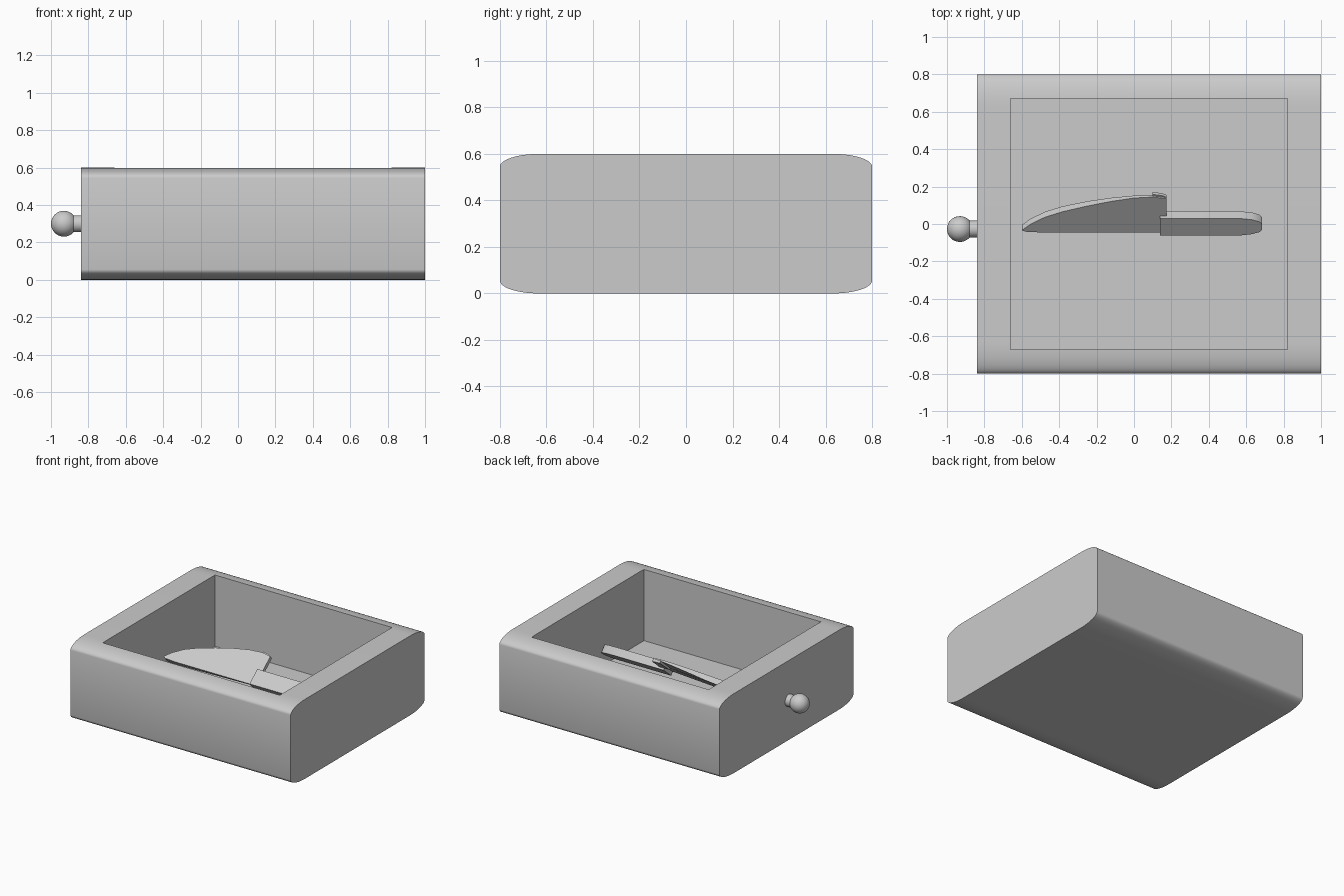
import bpy, bmesh
from math import sin, cos, pi, radians

old = bpy.data.objects.get("Cube")
if old:
    bpy.data.objects.remove(old)

grey = bpy.data.materials.new("plain_grey")
grey.use_nodes = True
grey.diffuse_color = (0.6, 0.6, 0.6, 1)
grey.node_tree.nodes["Principled BSDF"].inputs["Base Color"].default_value = (0.6, 0.6, 0.6, 1)


def finish(obj, smooth=True):
    obj.data.materials.clear()
    obj.data.materials.append(grey)
    bpy.ops.object.select_all(action="DESELECT")
    obj.select_set(True)
    bpy.context.view_layer.objects.active = obj
    if smooth:
        bpy.ops.object.shade_smooth_by_angle(angle=radians(30))


def prism(name, front, back):
    """Solid between two matching outlines."""
    bm = bmesh.new()
    a = [bm.verts.new(p) for p in front]
    b = [bm.verts.new(p) for p in back]
    bm.faces.new(a)
    bm.faces.new(b[::-1])
    for i in range(len(a)):
        j = (i + 1) % len(a)
        bm.faces.new((a[i], b[i], b[j], a[j]))
    bmesh.ops.recalc_face_normals(bm, faces=bm.faces)
    mesh = bpy.data.meshes.new(name)
    bm.to_mesh(mesh)
    bm.free()
    obj = bpy.data.objects.new(name, mesh)
    bpy.context.collection.objects.link(obj)
    return obj


def box(name, x, y, z):
    ring = [(x[0], y[0]), (x[1], y[0]), (x[1], y[1]), (x[0], y[1])]
    return prism(name, [(*p, z[0]) for p in ring], [(*p, z[1]) for p in ring])


# Drawer body: side profile with soft elliptical corners
RY, RZ, STEPS = 0.17, 0.055, 10
profile = []
for quarter, (sy, sz) in enumerate([(1, 1), (-1, 1), (-1, -1), (1, -1)]):
    for k in range(STEPS + 1):
        t = (quarter + k / STEPS) * pi / 2
        profile.append((sy * (0.8 - RY) + RY * cos(t), 0.3 + sz * (0.3 - RZ) + RZ * sin(t)))
body = prism("drawer_body", [(-0.84, *p) for p in profile], [(1.0, *p) for p in profile])

# Hollow out the tray
cutter = box("tray_cutter", (-0.66, 0.82), (-0.67, 0.67), (0.06, 0.9))
cutter.hide_render = True
cut = body.modifiers.new("hollow", "BOOLEAN")
cut.operation = "DIFFERENCE"
cut.solver = "EXACT"
cut.object = cutter
finish(body, False)
bpy.ops.object.modifier_apply(modifier=cut.name)
bpy.data.objects.remove(cutter)
finish(body)

# Pull knob on the side: neck and ball
KY, KZ = -0.027, 0.3
bpy.ops.mesh.primitive_cylinder_add(vertices=32, radius=0.045, depth=0.08,
                                    location=(-0.86, KY, KZ), rotation=(0, pi / 2, 0))
neck = bpy.context.object
neck.name = "knob_neck"
finish(neck)
bpy.ops.mesh.primitive_uv_sphere_add(segments=32, ring_count=16, radius=0.069,
                                     location=(-0.931, KY, KZ))
ball = bpy.context.object
ball.name = "knob_ball"
finish(ball)

# Knife: plates on a plane leaning backwards
LEAN = radians(40)


def plate(name, outline, y0, z0, thickness):
    front, back = [], []
    for x, u in outline:
        y, z, t = y0 + u * cos(LEAN), z0 + u * sin(LEAN), thickness(x)
        front.append((x, y, z))
        back.append((x, y + t * sin(LEAN), z - t * cos(LEAN)))
    finish(prism(name, front, back))


blade = [(-0.58, 0.005), (-0.5, 0), (0.14, 0), (0.15, 0.11), (0.175, 0.115),
         (0.175, 0.235), (0.1, 0.247), (0, 0.24), (-0.12, 0.217), (-0.25, 0.184),
         (-0.38, 0.145), (-0.475, 0.107), (-0.55, 0.06), (-0.6, 0.015)]
plate("knife_blade", blade, -0.045, 0.26,
      lambda x: min(0.045, max(0.012, 0.012 + (0.1 - x) * 0.08)))
plate("blade_heel", [(0.09, 0.12), (0.175, 0.12), (0.175, 0.235), (0.15, 0.248), (0.1, 0.256)],
      -0.038, 0.254, lambda x: 0.02)

handle = [(0.14, 0), (0.56, 0), (0.63, 0.01), (0.67, 0.024), (0.685, 0.042),
          (0.685, 0.078), (0.67, 0.096), (0.63, 0.111), (0.56, 0.12), (0.14, 0.12)]
plate("knife_handle", handle, -0.062, 0.27, lambda x: 0.06)
